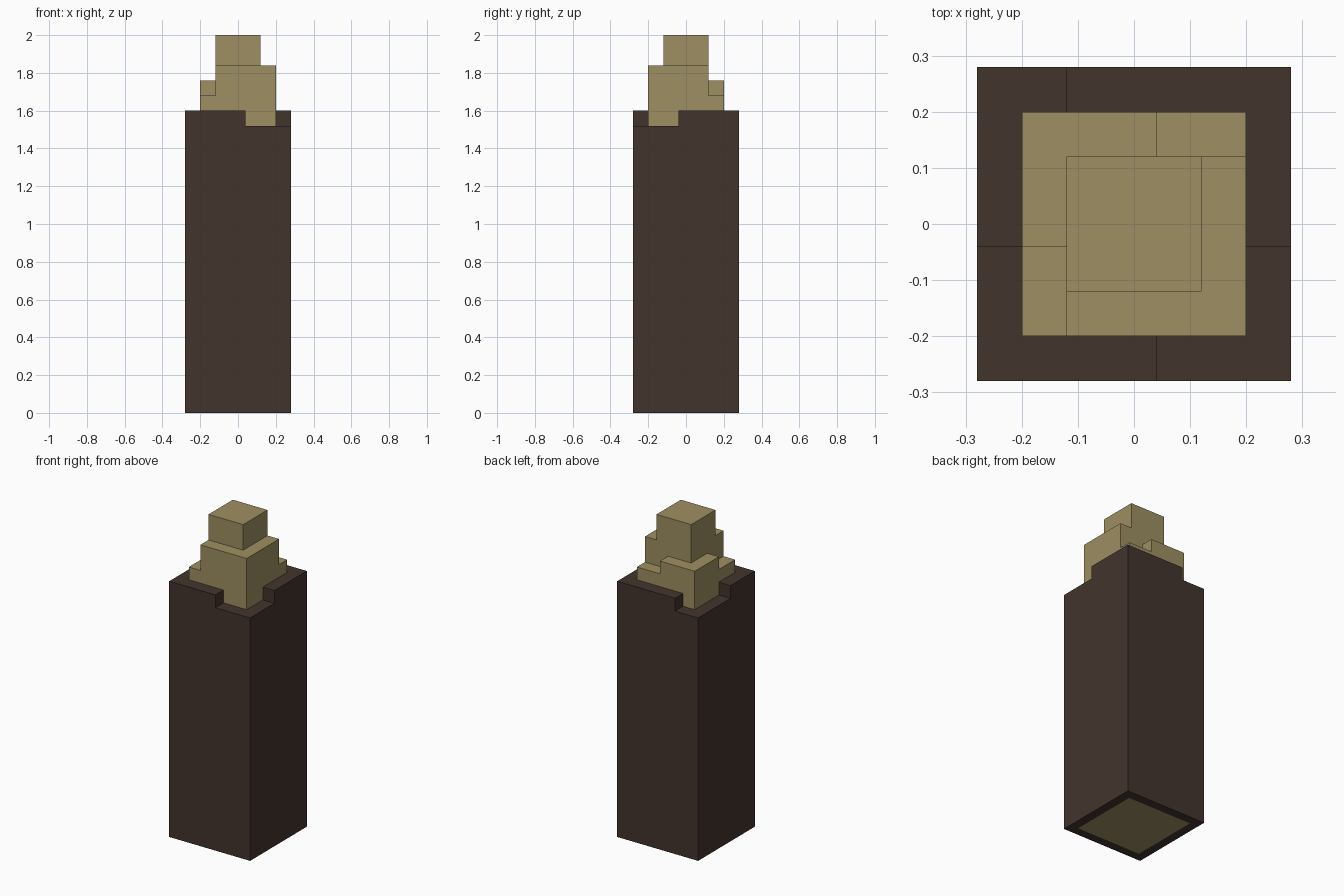
import bpy
import bmesh

if "Cube" in bpy.data.objects:
    bpy.data.objects.remove(bpy.data.objects["Cube"])


def material(name, rgb):
    m = bpy.data.materials.new(name)
    m.use_nodes = True
    m.diffuse_color = (*rgb, 1)
    m.node_tree.nodes["Principled BSDF"].inputs["Base Color"].default_value = (*rgb, 1)
    return m


bark = material("dark brown bark", (0.0545, 0.0343, 0.0262))
wood = material("pale stripped wood", (0.342, 0.275, 0.122))


def box(name, lo, hi, *mats):
    """Box spanning two opposite corners."""
    bm = bmesh.new()
    bmesh.ops.create_cube(bm, size=1)
    for v in bm.verts:
        v.co = [hi[i] if v.co[i] > 0 else lo[i] for i in range(3)]
    mesh = bpy.data.meshes.new(name)
    bm.to_mesh(mesh)
    bm.free()
    ob = bpy.data.objects.new(name, mesh)
    bpy.context.collection.objects.link(ob)
    for m in mats:
        mesh.materials.append(m)
    return ob


def combine(target, tool, operation):
    """Apply a boolean and drop the tool object."""
    mod = target.modifiers.new("shape", 'BOOLEAN')
    mod.operation, mod.solver, mod.object = operation, 'EXACT', tool
    bpy.context.view_layer.objects.active = target
    bpy.ops.object.modifier_apply(modifier=mod.name)
    bpy.data.objects.remove(tool)


def clean(ob):
    """Merge flat regions into single faces."""
    bm = bmesh.new()
    bm.from_mesh(ob.data)
    bmesh.ops.remove_doubles(bm, verts=bm.verts, dist=1e-5)
    bmesh.ops.dissolve_limit(bm, angle_limit=0.01, verts=bm.verts, edges=bm.edges)
    return bm


# Bark sleeve with a notch at two opposite corners of the rim
trunk = box("bark_trunk", (-.28, -.28, 0), (.28, .28, 1.6), bark, wood)
for lo, hi in (((.04, -.4, 1.52), (.4, -.04, 1.7)),
               ((-.4, -.04, 1.52), (-.12, .4, 1.7))):
    combine(trunk, box("notch_cutter", lo, hi, bark), 'DIFFERENCE')

# Pale end grain inset in the underside
bm = clean(trunk)
base = [f for f in bm.faces if f.normal.z < -0.9 and f.calc_center_median().z < 0.01]
bmesh.ops.inset_region(bm, faces=base, thickness=0.08)
for f in bm.faces:
    f.material_index = int(f in base)
bm.to_mesh(trunk.data)
bm.free()

# Broken wooden core: stepped tiers rising out of the bark
core = box("wooden_core", (-.2, -.2, 1.44), (.2, .2, 1.68), wood)
for lo, hi in (((-.2, -.04, 1.48), (.04, .2, 1.76)),
               ((-.12, -.2, 1.48), (.2, .12, 1.84)),
               ((-.12, -.12, 1.48), (.12, .12, 2.0))):
    combine(core, box("core_tier", lo, hi, wood), 'UNION')
bm = clean(core)
bm.to_mesh(core.data)
bm.free()
